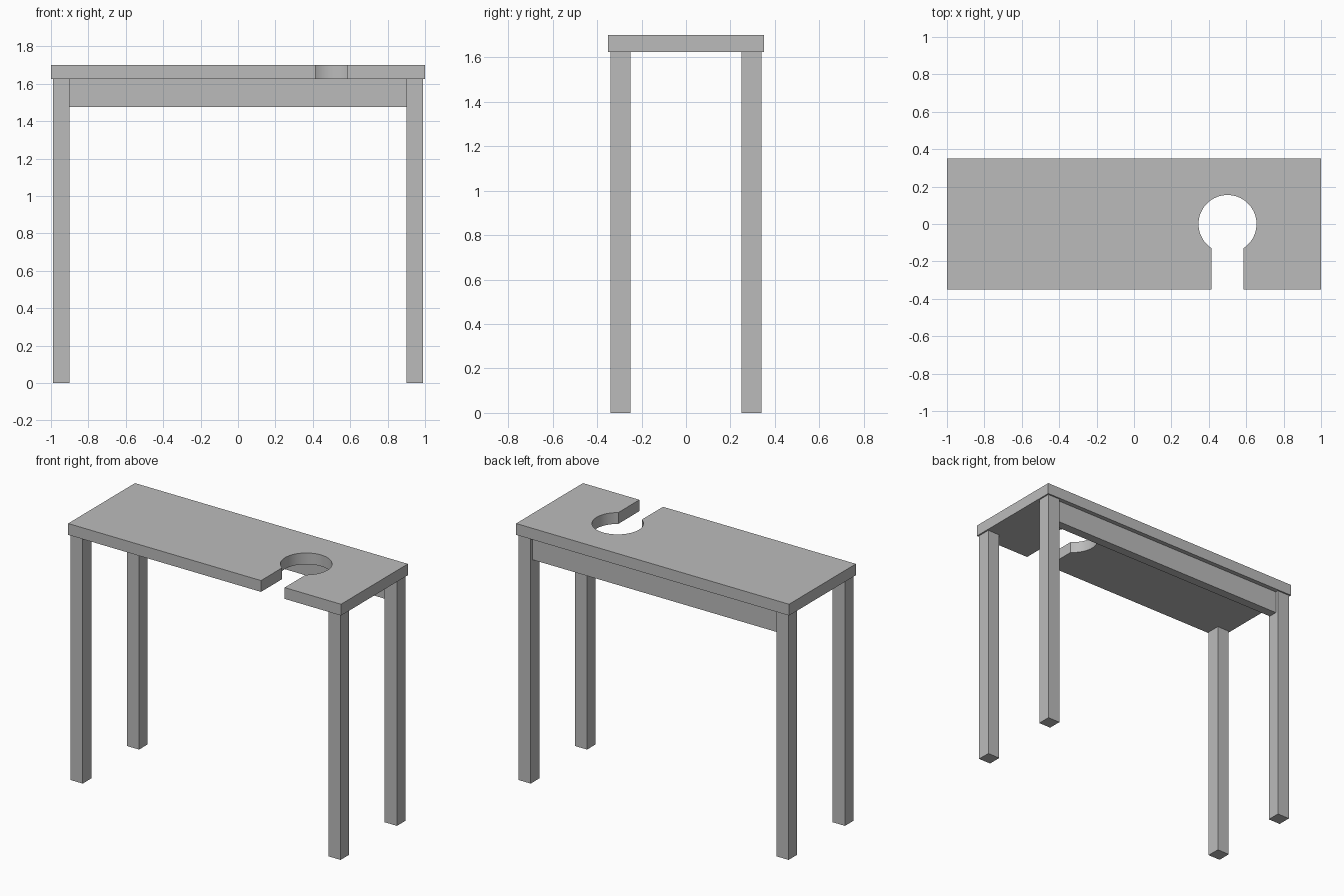
import bpy, bmesh, math

default = bpy.data.objects.get("Cube")
if default:
    bpy.data.objects.remove(default, do_unlink=True)

GREY = (0.5, 0.5, 0.5, 1)
grey = bpy.data.materials.new("plain grey")
grey.use_nodes = True
grey.diffuse_color = GREY
grey.node_tree.nodes["Principled BSDF"].inputs["Base Color"].default_value = GREY


def slab(name, outline, z0, z1):
    """Extrude a flat outline from z0 up to z1."""
    bm = bmesh.new()
    base = bm.faces.new([bm.verts.new((x, y, z0)) for x, y in outline])
    ext = bmesh.ops.extrude_face_region(bm, geom=[base], use_keep_orig=True)
    for v in ext["geom"]:
        if isinstance(v, bmesh.types.BMVert):
            v.co.z = z1
    bmesh.ops.recalc_face_normals(bm, faces=bm.faces)
    mesh = bpy.data.meshes.new(name)
    bm.to_mesh(mesh)
    bm.free()
    mesh.materials.append(grey)
    obj = bpy.data.objects.new(name, mesh)
    bpy.context.collection.objects.link(obj)
    return obj


def rect(x0, x1, y0, y1):
    return [(x0, y0), (x1, y0), (x1, y1), (x0, y1)]


HALF_W, HALF_D = 1.0, 0.35
TOP, UNDER = 1.70, 1.625
LEG_X, LEG_Y = (0.90, 0.99), (0.25, 0.34)

# Tabletop with a keyhole notch open to the front edge
cx, radius, slot = 0.5, 0.155, 0.0865
gap = math.asin(slot / radius)
start, sweep, steps = -math.pi / 2 - gap, 2 * math.pi - 2 * gap, 64
arc = [start - sweep * i / steps for i in range(steps + 1)]
outline = [(-HALF_W, -HALF_D), (cx - slot, -HALF_D)]
outline += [(cx + radius * math.cos(a), radius * math.sin(a)) for a in arc]
outline += [(cx + slot, -HALF_D), (HALF_W, -HALF_D), (HALF_W, HALF_D), (-HALF_W, HALF_D)]
tabletop = slab("tabletop", outline, UNDER, TOP)
bpy.context.view_layer.objects.active = tabletop
tabletop.select_set(True)
bpy.ops.object.shade_smooth_by_angle(angle=math.radians(30))

# Four square legs
for side, sx in (("left", 1), ("right", -1)):
    for end, sy in (("front", -1), ("back", 1)):
        xs = sorted(sx * v for v in LEG_X)
        ys = sorted(sy * v for v in LEG_Y)
        slab(f"{end}_{side}_leg", rect(*xs, *ys), 0, UNDER)

# Rail between the back legs, set in from their outer faces
slab("back_rail", rect(-LEG_X[0], LEG_X[0], 0.26, 0.32), 1.475, UNDER)
